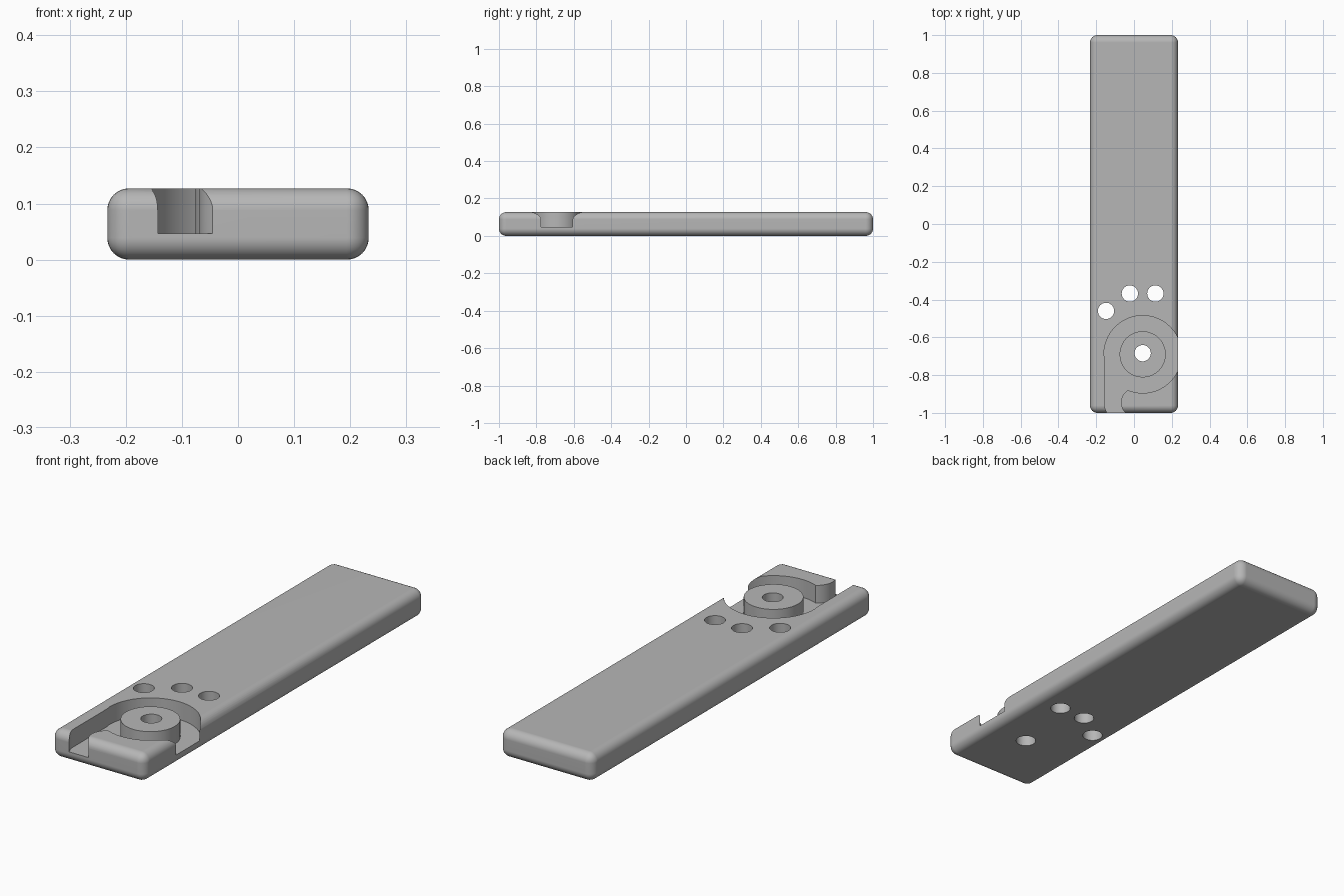
import bpy, bmesh
from math import cos, sin, radians
from mathutils import Matrix

HEIGHT, FLOOR = 0.127, 0.047
PIVOT = (0.046, -0.69)

cube = bpy.data.objects.get("Cube")
if cube:
    bpy.data.objects.remove(cube, do_unlink=True)

grey = bpy.data.materials.new("plain grey")
grey.use_nodes = True
colour = (0.47, 0.47, 0.47, 1)
grey.diffuse_color = colour
grey.node_tree.nodes["Principled BSDF"].inputs["Base Color"].default_value = colour


def to_object(bm, name):
    bmesh.ops.recalc_face_normals(bm, faces=bm.faces)
    mesh = bpy.data.meshes.new(name)
    bm.to_mesh(mesh)
    bm.free()
    mesh.materials.append(grey)
    obj = bpy.data.objects.new(name, mesh)
    bpy.context.collection.objects.link(obj)
    return obj


def arc(centre, radius, start, end, steps):
    angles = [radians(start + (end - start) * i / steps) for i in range(steps + 1)]
    return [(centre[0] + radius * cos(a), centre[1] + radius * sin(a)) for a in angles]


def prism(name, outline, low, high):
    bm = bmesh.new()
    face = bm.faces.new([bm.verts.new((x, y, low)) for x, y in outline])
    top = bmesh.ops.extrude_face_region(bm, geom=[face])["geom"]
    verts = [v for v in top if isinstance(v, bmesh.types.BMVert)]
    bmesh.ops.translate(bm, verts=verts, vec=(0, 0, high - low))
    return to_object(bm, name)


def cylinder(name, centre, radius, low, high, sides=64):
    return prism(name, arc(centre, radius, 0, 360, sides)[:-1], low, high)


def combine(target, tool, operation):
    mod = target.modifiers.new(tool.name, "BOOLEAN")
    mod.object, mod.operation, mod.solver = tool, operation, "EXACT"
    bpy.context.view_layer.objects.active = target
    bpy.ops.object.modifier_apply(modifier=mod.name)
    bpy.data.objects.remove(tool, do_unlink=True)


# Rounded bar
bm = bmesh.new()
bmesh.ops.create_cube(bm, size=1, matrix=Matrix.Translation((0, 0, HEIGHT / 2))
                      @ Matrix.Diagonal((0.466, 2, HEIGHT, 1)))
bmesh.ops.bevel(bm, geom=bm.edges[:], offset=0.039, segments=8, profile=0.5,
                affect="EDGES")
bar = to_object(bm, "bar")

# Recess: round pocket open on the left, with a channel to the front end
outline = [(-0.13, -1.03), (-0.143, -1), (-0.151, -0.982), (-0.156, -0.96), (-0.156, -0.71)]
outline += arc(PIVOT, 0.205, 180, -112, 96)
outline += arc((0.006, -0.945), 0.075, 123, 227, 24)
outline += [(-0.045, -1.03)]
combine(bar, prism("recess", outline, FLOOR, 0.2), "DIFFERENCE")

# Boss in the pocket, flush with the top
combine(bar, cylinder("boss", PIVOT, 0.122, 0.025, HEIGHT), "UNION")

# Through holes
for centre in [(0.046, -0.684), (-0.022, -0.368), (0.113, -0.368), (-0.148, -0.46)]:
    combine(bar, cylinder("hole", centre, 0.043, -0.1, 0.3, 48), "DIFFERENCE")

# Smooth fillets, crisp cut edges
bpy.ops.object.select_all(action="DESELECT")
bar.select_set(True)
bpy.context.view_layer.objects.active = bar
bpy.ops.object.shade_smooth_by_angle(angle=radians(30))
weighted = bar.modifiers.new("weighted normals", "WEIGHTED_NORMAL")
weighted.keep_sharp = True
